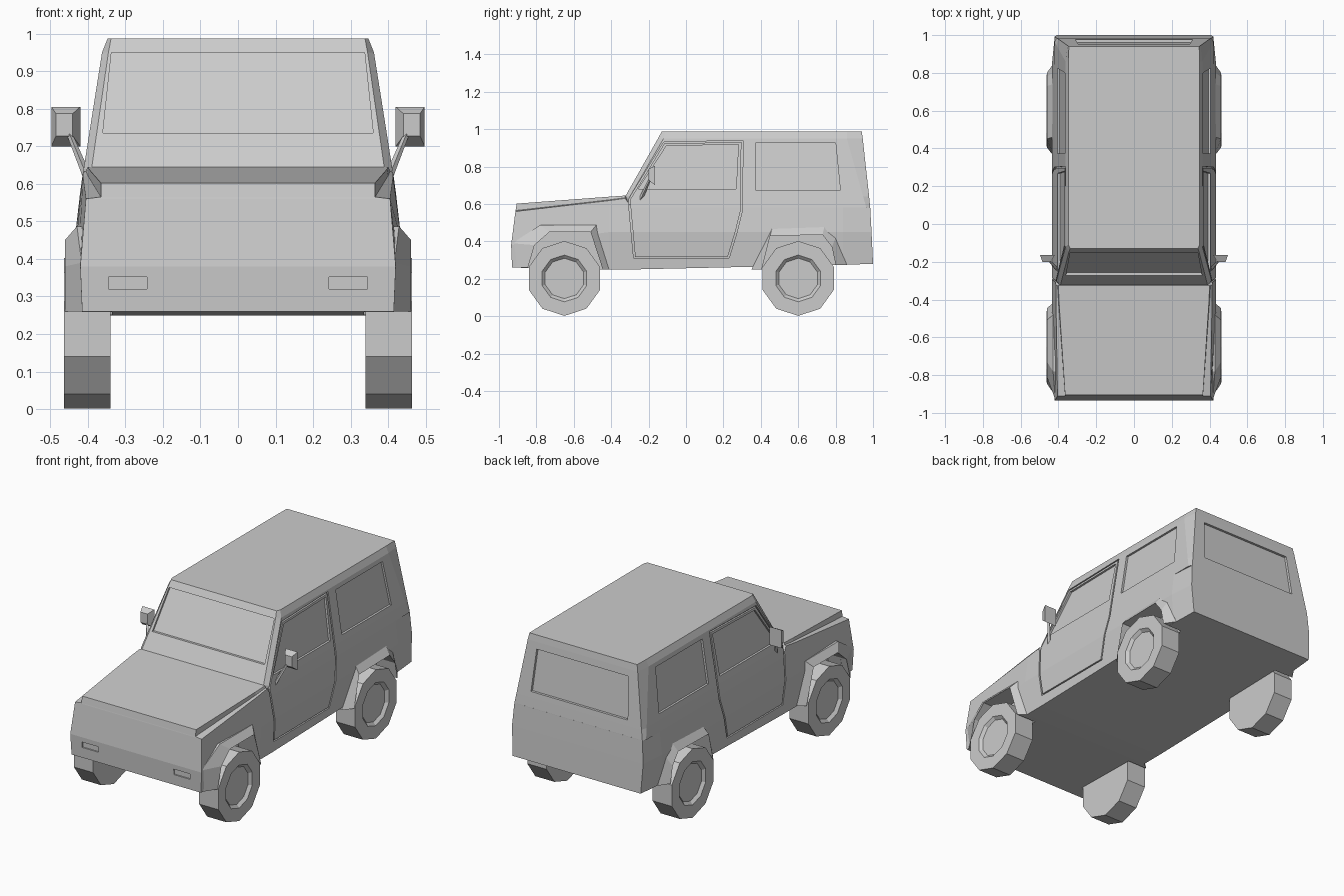
import bpy, bmesh, math

if "Cube" in bpy.data.objects:
    bpy.data.objects.remove(bpy.data.objects["Cube"])


def make(name, verts, faces):
    bm = bmesh.new()
    vs = [bm.verts.new(v) for v in verts]
    for f in faces:
        bm.faces.new([vs[i] for i in f])
    bmesh.ops.recalc_face_normals(bm, faces=bm.faces)
    me = bpy.data.meshes.new(name)
    bm.to_mesh(me)
    bm.free()
    ob = bpy.data.objects.new(name, me)
    bpy.context.collection.objects.link(ob)
    return ob


def loft(name, rings, mirror=False, caps=True, cyclic=False):
    """Skin closed rings of points; mirrored rings are given as halves."""
    if mirror:
        rings = [r + [(-x, y, z) for x, y, z in reversed(r)] for r in rings]
    n, m = len(rings[0]), len(rings)
    faces = []
    for k in range(m if cyclic else m - 1):
        a, b = k * n, (k + 1) % m * n
        faces += [(a + i, a + (i + 1) % n, b + (i + 1) % n, b + i) for i in range(n)]
    if caps and not cyclic:
        for o in (0, (m - 1) * n):
            if mirror:
                faces += [(o + i, o + i + 1, o + n - 2 - i, o + n - 1 - i)
                          for i in range(n // 2 - 1)]
            else:
                faces.append(tuple(range(o, o + n)))
    return make(name, [p for r in rings for p in r], faces)


def cut(targets, cutter):
    for t in targets:
        mod = t.modifiers.new("cut", 'BOOLEAN')
        mod.operation = 'DIFFERENCE'
        mod.solver = 'EXACT'
        mod.object = cutter
        bpy.context.view_layer.objects.active = t
        bpy.ops.object.modifier_apply(modifier=mod.name)
    bpy.data.objects.remove(cutter, do_unlink=True)


# Surface positions of the side wall, windscreen, tailgate and nose
def side_x(z):
    prof = [(0.25, 0.42), (0.45, 0.435), (0.58, 0.42), (0.95, 0.362)]
    for (z0, x0), (z1, x1) in zip(prof, prof[1:]):
        if z <= z1:
            break
    return x0 + (x1 - x0) * (z - z0) / (z1 - z0)


def screen_y(z):
    return -0.325 + (z - 0.64) * 0.175 / 0.31


def tail_y(z):
    return 0.985 - (z - 0.58) * 0.04 / 0.37


# Lower body with bonnet, lofted front to back
mid = [(0.42, 0.25), (0.435, 0.45), (0.42, 0.58), (0.40, 0.581), (0.39, 0.582)]
body = loft("lower_body", [
    [(0.415, -0.93, 0.26), (0.42, -0.935, 0.38), (0.405, -0.912, 0.56),
     (0.365, -0.911, 0.565), (0.365, -0.905, 0.602)],
    [(0.42, -0.41, 0.25), (0.435, -0.41, 0.45), (0.413, -0.41, 0.618),
     (0.40, -0.41, 0.622), (0.397, -0.41, 0.639)],
    [(0.42, -0.325, 0.25), (0.435, -0.325, 0.45), (0.413, -0.325, 0.63),
     (0.405, -0.325, 0.634), (0.40, -0.325, 0.645)],
    [(x, -0.29, z) for x, z in mid],
    [(x, 0.84, z + (0.025 if i == 0 else 0)) for i, (x, z) in enumerate(mid)],
    [(0.41, 1.0, 0.28), (0.42, 0.992, 0.45), (0.41, 0.985, 0.58),
     (0.40, 0.985, 0.581), (0.39, 0.985, 0.582)],
], mirror=True)

# Cabin: z, screen half width, screen y, side x, side start, side end, tail half width, tail y
cabin = loft("cabin", [
    [(wf, yf, z), (xs, ys, z), (xs, ye, z), (wr, yr, z)]
    for z, wf, yf, xs, ys, ye, wr, yr in [
        (0.58, 0.39, -0.325, 0.42, -0.30, 0.965, 0.41, 0.985),
        (0.64, 0.39, -0.325, 0.411, -0.30, 0.947, 0.40, 0.979),
        (0.95, 0.345, -0.15, 0.362, -0.12, 0.86, 0.352, 0.945),
        (0.987, 0.338, -0.13, 0.347, -0.11, 0.86, 0.345, 0.94)]
], mirror=True)

# Arch paths in (y, z): outer edge on the body, inner lip
arches = {
    "front": ([(-0.925, 0.26), (-0.93, 0.39), (-0.78, 0.487), (-0.48, 0.487), (-0.41, 0.25)],
              [(-0.845, 0.26), (-0.81, 0.38), (-0.73, 0.45), (-0.51, 0.45), (-0.445, 0.25)]),
    "rear": ([(0.35, 0.25), (0.46, 0.47), (0.74, 0.48), (0.80, 0.42), (0.86, 0.275)],
             [(0.405, 0.25), (0.45, 0.43), (0.73, 0.435), (0.78, 0.37), (0.80, 0.275)])}
door = [(-0.31, 0.62), (-0.305, 0.58), (-0.293, 0.45), (-0.28, 0.31), (0.23, 0.31),
        (0.273, 0.45), (0.30, 0.56), (0.301, 0.58), (0.305, 0.94), (-0.12, 0.93)]
side_windows = [[(-0.255, 0.68), (-0.105, 0.91), (0.28, 0.918), (0.268, 0.68)],
                [(0.372, 0.675), (0.372, 0.925), (0.80, 0.925), (0.825, 0.675)]]

for s, side in ((1, "left"), (-1, "right")):
    # Wheel wells and flared arches
    for end, (outer, inner) in arches.items():
        well = [(inner[0][0], 0.15)] + inner + [(inner[-1][0], 0.15)]
        cut([body], loft("well", [[(s * x, y, z) for y, z in well] for x in (0.335, 0.7)]))
        loft(f"{end}_{side}_arch", [
            [(s * (side_x(zo) - 0.002 - (0.012 if yo < -0.9 else 0)), yo, zo), (s * 0.461, yi, zi),
             (s * 0.40, yi, zi), (s * 0.40, yo, zo)]
            for (yo, zo), (yi, zi) in zip(outer, inner)])

    # Door gap
    cy, cz = 0.0, 0.62
    ring = []
    for y, z in door:
        y2, z2 = cy + (y - cy) * 0.97, cz + (z - cz) * 0.975
        ring.append([(s * (side_x(z) - 0.01), y, z), (s * (side_x(z) + 0.05), y, z),
                     (s * (side_x(z2) + 0.05), y2, z2), (s * (side_x(z2) - 0.01), y2, z2)])
    cut([body, cabin], loft("gap", ring, cyclic=True))

    # Side windows
    for pts in side_windows:
        cut([cabin], loft("pane", [[(s * (side_x(z) + d), y, z) for y, z in pts]
                                   for d in (-0.012, 0.05)]))

    # Front indicator recesses
    lamp = [(0.242, 0.32), (0.345, 0.32), (0.345, 0.352), (0.242, 0.352)]
    cut([body], loft("lamp", [[(s * x, y, z) for x, z in lamp] for y in (-0.925, -1.0)]))

    # Door mirror and its tapered stalk
    loft(f"{side}_mirror", [
        [(s * x, y, z) for x, z in ((a, c), (b, c), (b, d), (a, d))]
        for y, a, b, c, d in ((-0.20, 0.44, 0.485, 0.727, 0.787),
                              (-0.165, 0.42, 0.497, 0.70, 0.805))])
    loft(f"{side}_mirror_stalk", [
        [(s * (x - r), y, z), (s * x, y - r, z), (s * (x + r), y, z), (s * x, y + r, z)]
        for x, y, z, r in ((0.402, -0.245, 0.62, 0.012), (0.46, -0.18, 0.76, 0.007))])

    # Ten-sided wheels with a recessed hub
    for end, y0 in (("front", -0.65), ("rear", 0.60)):
        angles = [math.pi / 2 + i * math.pi / 5 for i in range(10)]
        loft(f"{end}_{side}_wheel", [
            [(s * x, y0 + r * math.cos(a), 0.202 + r * math.sin(a)) for a in angles]
            for x, r in ((0.34, 0.2), (0.463, 0.2), (0.463, 0.125), (0.447, 0.108))])

# Windscreen and tailgate window recesses
for surf, out, pts in (
        (screen_y, -1, [(0.36, 0.735), (0.337, 0.95)]),
        (tail_y, 1, [(0.31, 0.67), (0.292, 0.91)])):
    loop = pts + [(-x, z) for x, z in reversed(pts)]
    cut([cabin], loft("pane", [[(x, surf(z) + out * d, z) for x, z in loop]
                               for d in (-0.014, 0.06)]))
